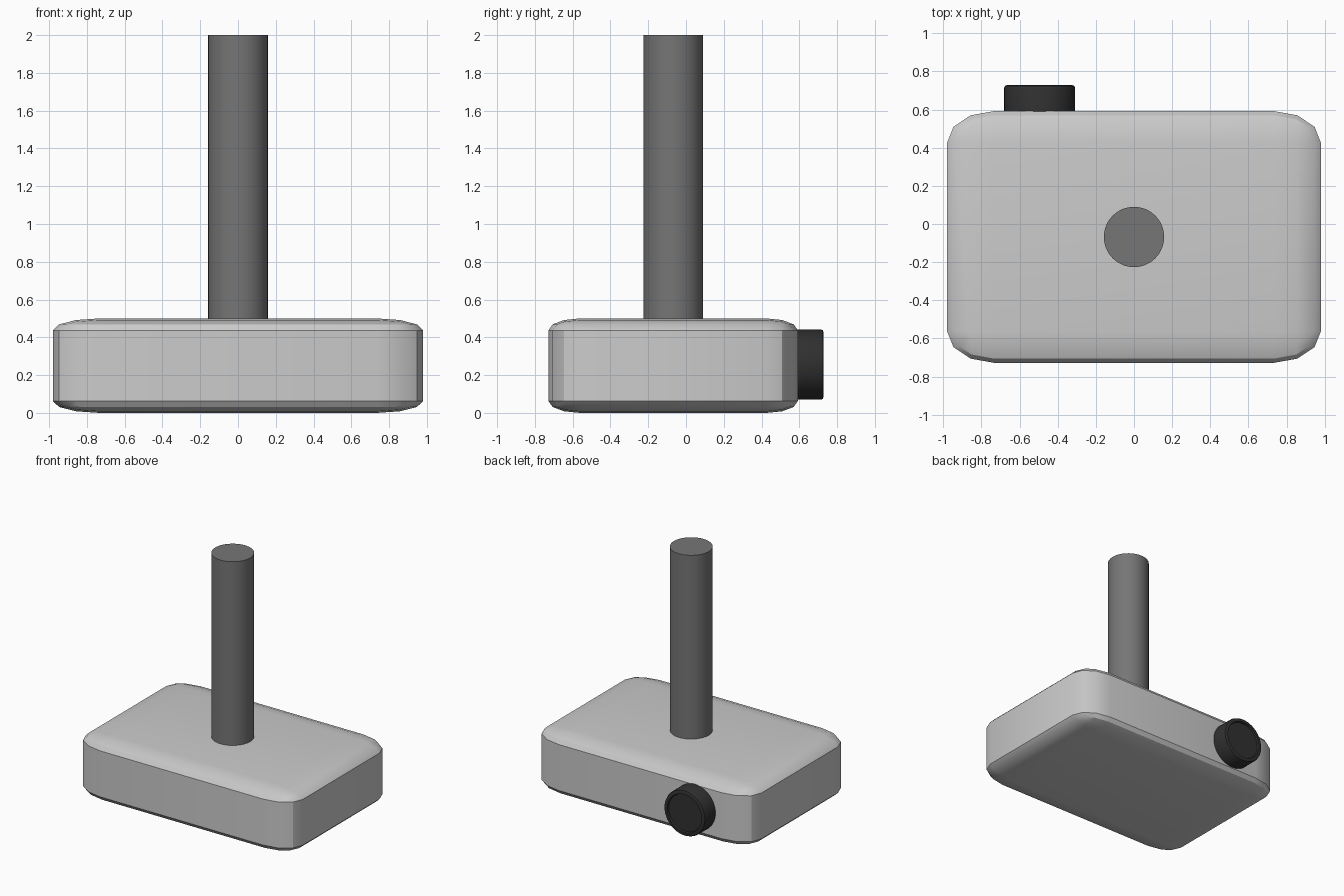
import bpy, bmesh, math
from mathutils import Matrix

if "Cube" in bpy.data.objects:
    bpy.data.objects.remove(bpy.data.objects["Cube"])


def make_object(name, bm, color=None):
    bmesh.ops.recalc_face_normals(bm, faces=bm.faces)
    mesh = bpy.data.meshes.new(name)
    bm.to_mesh(mesh)
    bm.free()
    ob = bpy.data.objects.new(name, mesh)
    bpy.context.collection.objects.link(ob)
    if color:
        mat = bpy.data.materials.new(name + "_material")
        mat.diffuse_color = (*color, 1)
        mat.use_nodes = True
        mat.node_tree.nodes["Principled BSDF"].inputs["Base Color"].default_value = mat.diffuse_color
        mesh.materials.append(mat)
    bpy.ops.object.select_all(action='DESELECT')
    ob.select_set(True)
    bpy.context.view_layer.objects.active = ob
    bpy.ops.object.shade_smooth_by_angle(angle=math.radians(30))
    return ob


def lathe(profile, steps):
    """Spin an (r, z) profile that starts and ends on the axis."""
    bm = bmesh.new()
    verts = [bm.verts.new((r, 0, z)) for r, z in profile]
    edges = [bm.edges.new(p) for p in zip(verts, verts[1:])]
    bmesh.ops.spin(bm, geom=verts + edges, cent=(0, 0, 0), axis=(0, 0, 1),
                   angle=math.tau, steps=steps)
    bmesh.ops.remove_doubles(bm, verts=bm.verts, dist=1e-5)
    return bm


# base: cube rounded first, then flattened so the rounding stretches with it
bm = bmesh.new()
bmesh.ops.create_cube(bm, size=2)
bmesh.ops.bevel(bm, geom=bm.edges[:], offset=0.25, segments=3,
                profile=0.5, affect='EDGES')
bm.transform(Matrix.Translation((0, -0.068, 0.2525))
             @ Matrix.Diagonal((0.98, 0.66, 0.2525, 1)))
base = make_object("base", bm)
base.data.transform(Matrix.Diagonal((1, 1, 0.5 / 0.505, 1)))

# pole: plain cylinder standing on the base
bm = lathe([(0, 0.4), (0.158, 0.4), (0.158, 2.0), (0, 2.0)], 64)
bm.transform(Matrix.Translation((0, -0.068, 0)))
make_object("pole", bm, (0.18, 0.18, 0.18))

# knob: short dial on the back with a rounded rim and shallow dished face
bm = lathe([(0, -0.03), (0.186, -0.03), (0.186, 0.124), (0.182, 0.134),
            (0.172, 0.138), (0.155, 0.138), (0.15, 0.125), (0, 0.125)], 48)
bm.transform(Matrix.Translation((-0.495, 0.59, 0.256))
             @ Matrix.Rotation(-math.pi / 2, 4, 'X'))
make_object("knob", bm, (0.03, 0.03, 0.03))
